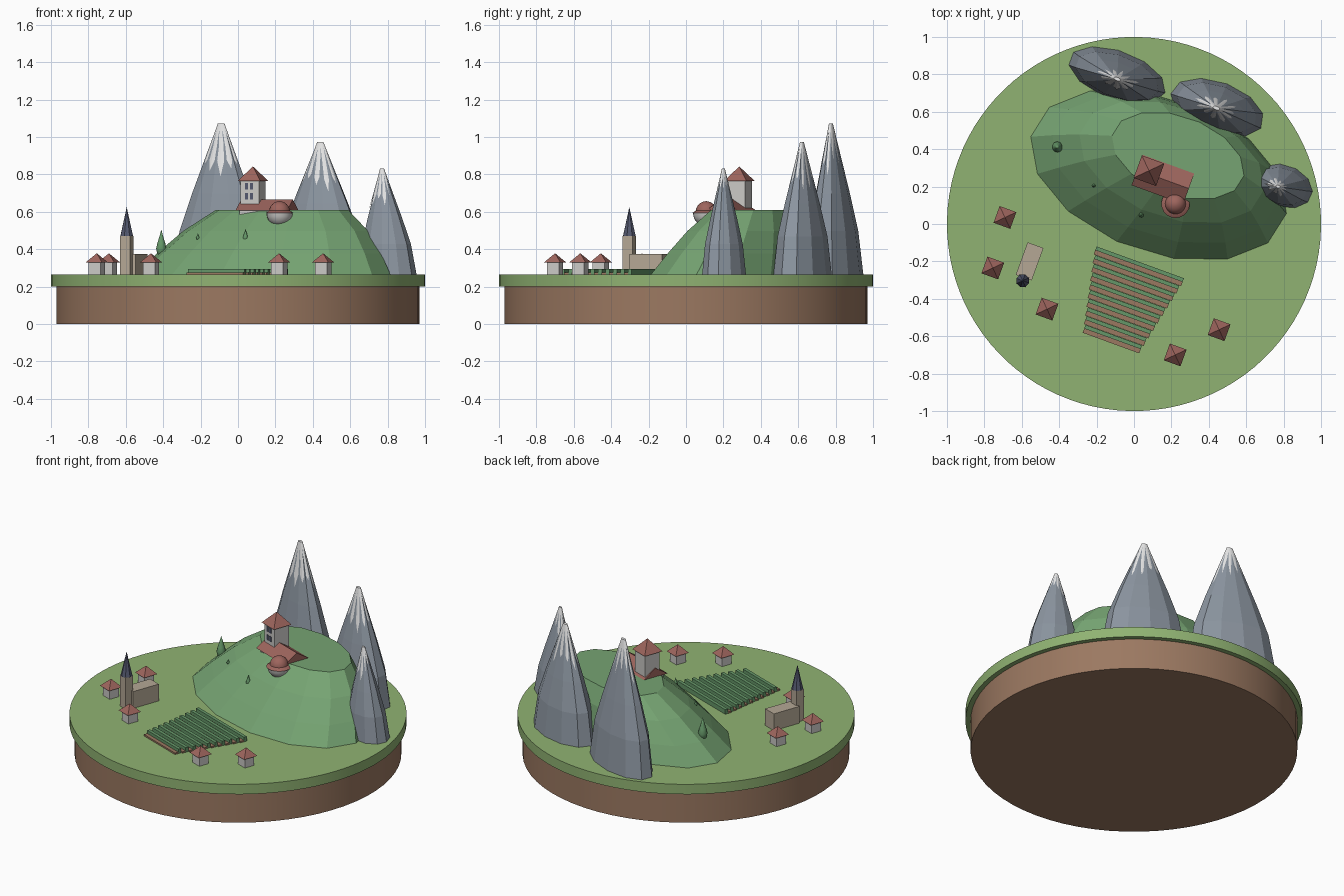
import bpy, bmesh
from math import sin, cos, pi, radians, sqrt

if "Cube" in bpy.data.objects:
    bpy.data.objects.remove(bpy.data.objects["Cube"])

TILT = radians(-20)  # everything shares one diagonal heading


def material(name, r, g, b):
    m = bpy.data.materials.new(name)
    m.use_nodes = True
    m.diffuse_color = (r, g, b, 1)
    m.node_tree.nodes["Principled BSDF"].inputs["Base Color"].default_value = (r, g, b, 1)
    return m


grass = material("meadow green", .28, .45, .17)
hill_green = material("hill green", .18, .37, .17)
tree_green = material("leaf green", .13, .31, .14)
soil = material("earth brown", .33, .19, .12)
rock = material("rock grey", .26, .30, .35)
snow = material("snow white", .80, .80, .80)
roof = material("roof red", .34, .13, .11)
wall = material("plaster", .60, .59, .57)
stone = material("church stone", .46, .39, .30)
slate = material("slate blue", .09, .10, .16)


def finish(name, bm, mat, smooth=False):
    bmesh.ops.remove_doubles(bm, verts=bm.verts, dist=1e-5)
    bmesh.ops.recalc_face_normals(bm, faces=bm.faces)
    me = bpy.data.meshes.new(name)
    bm.to_mesh(me)
    bm.free()
    me.materials.append(mat)
    ob = bpy.data.objects.new(name, me)
    bpy.context.collection.objects.link(ob)
    if smooth:
        bpy.ops.object.select_all(action="DESELECT")
        ob.select_set(True)
        bpy.context.view_layer.objects.active = ob
        bpy.ops.object.shade_smooth_by_angle(angle=radians(40))
    return ob


def loft(name, rings, mat, sides=12, phase=0.0, smooth=False, jag=0.0):
    """Skin rings (x, y, long radius, short radius, z); jag lowers odd points of the first ring."""
    bm = bmesh.new()
    loops = []
    for k, (x, y, a, b, z) in enumerate(rings):
        loop = []
        for i in range(sides):
            t = phase + 2 * pi * i / sides
            f, drop = 1, 0
            if k == 0 and jag and i % 2:
                x1, y1, a1, b1, z1 = rings[1]
                drop = jag * (1 + .5 * sin(i * 2.3))
                f = 1 + (a - a1) / (z1 - z) * drop / a
            u, v = a * f * cos(t), b * f * sin(t)
            loop.append(bm.verts.new((x + u * cos(TILT) - v * sin(TILT),
                                      y + u * sin(TILT) + v * cos(TILT), z - drop)))
        loops.append(loop)
    for lo, hi in zip(loops, loops[1:]):
        for i in range(sides):
            j = (i + 1) % sides
            bm.faces.new((lo[i], lo[j], hi[j], hi[i]))
    if not jag:
        bm.faces.new(loops[0][::-1])
    if rings[-1][2] > 0:
        bm.faces.new(loops[-1])
    return finish(name, bm, mat, smooth)


def box(name, x, y, w, d, z0, z1, mat):
    a, b = w / sqrt(2), d / sqrt(2)
    return loft(name, [(x, y, a, b, z0), (x, y, a, b, z1)], mat, 4, pi / 4)


def pyramid(name, x, y, w, z0, z1, mat):
    a = w / sqrt(2)
    return loft(name, [(x, y, a, a, z0), (x, y, 0, 0, z1)], mat, 4, pi / 4)


def local(x, y, u, v):
    """Point offset along the shared diagonal heading."""
    return x + u * cos(TILT) - v * sin(TILT), y + u * sin(TILT) + v * cos(TILT)


# Round base
loft("soil_base", [(0, 0, .97, .97, 0), (0, 0, .97, .97, .2)], soil, 64, smooth=True)
loft("grass_disc", [(0, 0, 1, 1, .2), (0, 0, 1, 1, .265)], grass, 96, smooth=True)

# Hill with flat plateau
rings = []
for t, bulge in ((0, 0), (.33, .025), (.68, .035), (1, 0)):
    rings.append((.13 + .105 * t, .26 + .105 * t, .72 - .35 * t + bulge,
                  .415 - .205 * t + bulge * .6, .26 + .35 * t))
loft("hill", rings, hill_green, 14, .1)

# Mountains: base centre, peak centre, radii, height
GROUND = .262
for n, (bx, by, px, py, a, b, top) in enumerate((
        (-.09, .795, -.09, .775, .273, .13, 1.07),
        (.445, .622, .44, .62, .261, .138, .97),
        (.80, .203, .77, .20, .16, .112, .83))):
    def ring(t, s, k=1.0):
        return (bx + (px - bx) * t, by + (py - by) * t, a * s * k, b * s * k,
                GROUND + (top - GROUND) * t)
    loft(f"mountain_{n}", [ring(0, 1), ring(.29, .86), ring(.54, .6), ring(1, .07)], rock, 11, n * .4)
    loft(f"snow_cap_{n}", [ring(.78, .325, .975), ring(.9, .187, .98), ring(1.003, .068)],
         snow, 22, n * .4, jag=.07)

# Village houses
for n, (x, y) in enumerate(((-.69, .035), (-.755, -.235), (-.465, -.455), (.22, -.70), (.455, -.565))):
    box(f"house_{n}", x, y, .068, .068, .26, .332, wall)
    pyramid(f"house_roof_{n}", x, y, .095, .328, .378, roof)

# Church
box("church_nave", -.558, -.20, .09, .185, .26, .375, stone)
box("church_tower", -.595, -.303, .055, .055, .26, .47, stone)
loft("church_spire", [(-.595, -.303, .036, .036, .47), (-.595, -.303, 0, 0, .625)], slate, 8)

# Field of alternating furrows and crop rows
ROWS = 10
for i in range(ROWS):
    length = .497 - .0195 * i
    x, y = local(.03, -.215, 0, -.046 * i)
    box(f"crop_row_{i}", x, y, length, .021, .26, .295, tree_green)
    x, y = local(.03, -.215, 0, -.046 * i - .022)
    box(f"furrow_{i}", x, y, length, .025, .26, .275, soil)

# Castle hall with gabled roof
HX, HY = .155, .24
box("castle_hall", HX, HY, .26, .14, .5, .615, wall)
bm = bmesh.new()
ends = []
for u in (-.147, .147):
    ends.append([bm.verts.new((*local(HX, HY, u, v), z)) for v, z in ((-.088, .608), (0, .665), (.088, .608))])
bm.faces.new(ends[0])
bm.faces.new(ends[1])
for i in range(3):
    j = (i + 1) % 3
    bm.faces.new((ends[0][i], ends[0][j], ends[1][j], ends[1][i]))
finish("castle_hall_roof", bm, roof)

# Castle tower with windows on its front
TX, TY = .08, .285
box("castle_tower", TX, TY, .105, .105, .55, .77, wall)
pyramid("castle_tower_roof", TX, TY, .128, .765, .842, roof)
for col, u in enumerate((-.016, .012)):
    for row, z in enumerate((.665, .72)):
        x, y = local(TX, TY, u, -.053)
        box(f"tower_window_{col}_{row}", x, y, .016, .006, z, z + .034, slate)

# Round turret: plaster bowl, brim and domed cap
DX, DY = .222, .108
bowl = [(DX, DY, .07 * sin(t * pi / 12), .07 * sin(t * pi / 12), .592 - .07 * cos(t * pi / 12))
        for t in (.2, 1, 2, 3, 4, 5, 6)]
loft("turret_bowl", bowl, wall, 20, smooth=True)
loft("turret_brim", [(DX, DY, .076, .076, .592), (DX, DY, .055, .055, .606)], roof, 20, smooth=True)
cap = [(DX, DY, .056 * cos(t * pi / 12), .056 * cos(t * pi / 12), .6 + .056 * sin(t * pi / 12))
       for t in (0, 1, 2, 3, 4, 5)] + [(DX, DY, 0, 0, .657)]
loft("turret_cap", cap, roof, 20, smooth=True)

# Teardrop trees on the slope: position, foot height, height, radius
for n, (x, y, z, h, r) in enumerate(((-.41, .412, .36, .145, .029),
                                     (.04, .05, .435, .075, .015),
                                     (-.215, .205, .45, .035, .009))):
    shape = ((0, .3), (.12, .8), (.3, 1), (.5, .75), (.75, .35))
    loft(f"tree_{n}", [(x, y, r * s, r * s, z + h * t) for t, s in shape] + [(x, y, 0, 0, z + h)],
         tree_green, 10, smooth=True)
